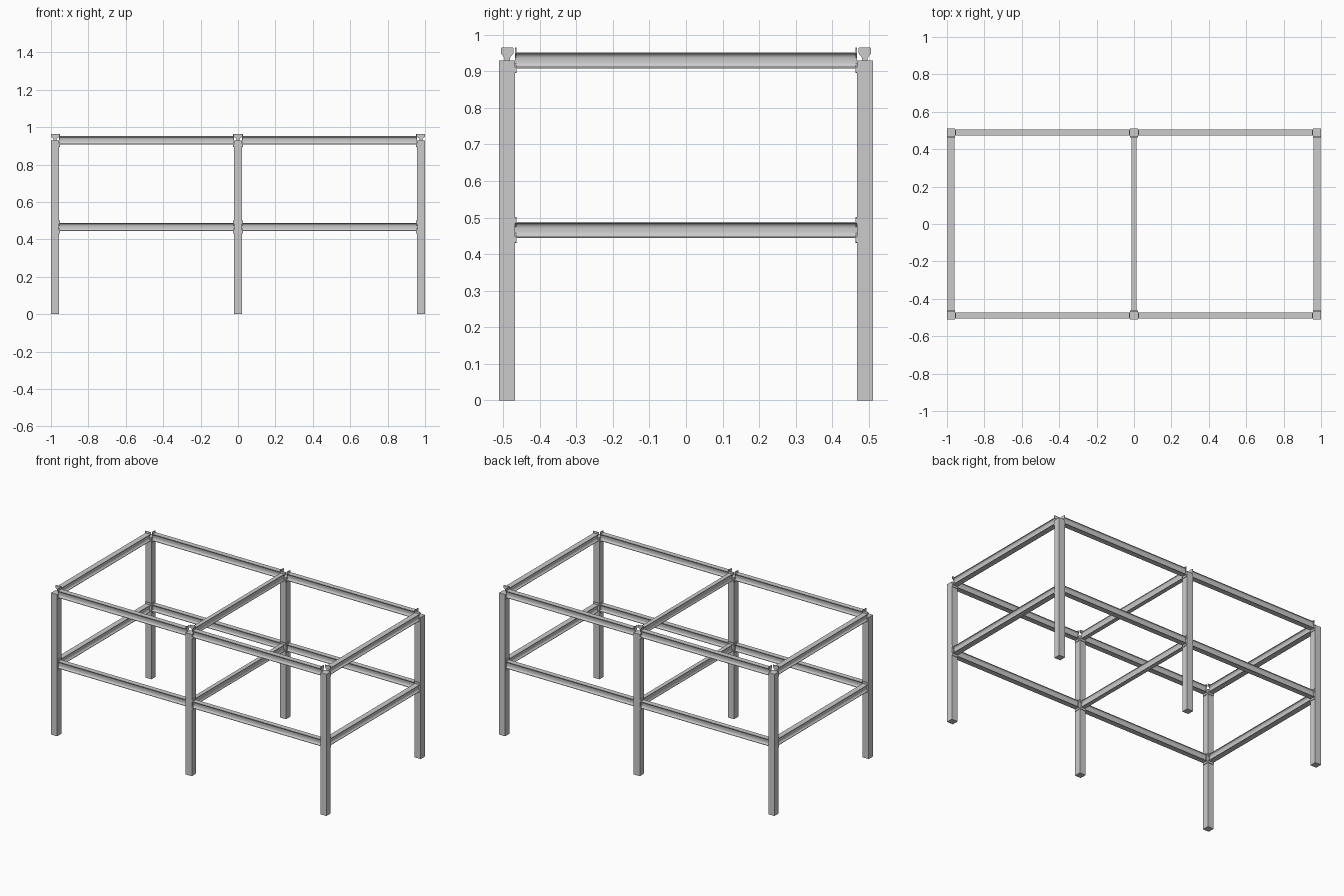
import bpy, bmesh, math
from mathutils import Vector

if "Cube" in bpy.data.objects:
    bpy.data.objects.remove(bpy.data.objects["Cube"])

PX, PY, HALF, TOP = 0.978, 0.489, 0.022, 0.93
PLATE = 0.004


def mirrored(quarter):
    """Complete a closed outline from its upper right quarter (top to middle)."""
    right = quarter + [(u, -z) for u, z in reversed(quarter)]
    return right + [(-u, z) for u, z in reversed(right)]


def extrude(name, outline, a, b, axis):
    """Solid with an outline in (sideways, z), running from point a to b."""
    side = Vector((0, 1, 0)) if axis == 'x' else Vector((1, 0, 0))
    bm = bmesh.new()
    rings = [[bm.verts.new(Vector(p) + side * u + Vector((0, 0, z))) for u, z in outline]
             for p in (a, b)]
    n = len(outline)
    for i in range(n):
        j = (i + 1) % n
        bm.faces.new((rings[0][i], rings[0][j], rings[1][j], rings[1][i]))
    bm.faces.new(rings[0])
    bm.faces.new(rings[1][::-1])
    bmesh.ops.recalc_face_normals(bm, faces=bm.faces)
    mesh = bpy.data.meshes.new(name)
    bm.to_mesh(mesh)
    bm.free()
    ob = bpy.data.objects.new(name, mesh)
    bpy.context.collection.objects.link(ob)
    return ob


def beam(name, a, b, axis, rail_w, plate_w):
    """Waisted rail with a taller waisted plate at each end."""
    a, b = Vector(a), Vector(b)
    d = (b - a).normalized() * PLATE
    r, p = rail_w / 2, plate_w / 2
    # concave flank curving from the flange into the web
    flank = [(0.007 + (r - 0.007) * (1 - math.sin(t)), 0.0185 * (1 - 0.75 * (1 - math.cos(t))))
             for t in [math.pi / 2 * k / 5 for k in range(6)]]
    rail = extrude(name, mirrored([(r, 0.022)] + flank), a + d, b - d, axis)
    plate = mirrored([(p - 0.002, 0.035), (p, 0.033), (p, 0.019), (0.008, 0.008)])
    extrude(name + "_start_plate", plate, a, a + d, axis)
    extrude(name + "_end_plate", plate, b - d, b, axis)
    smooth.append(rail)


smooth = []

# Posts
square = [(-HALF, 0), (HALF, 0), (HALF, TOP), (-HALF, TOP)]
for i, x in enumerate((-PX, 0, PX)):
    for label, y in (("front", -PY), ("back", PY)):
        extrude(f"{label}_post_{i + 1}", square, (x - HALF, y, 0), (x + HALF, y, 0), 'x')

# Rails at both levels
for level, z in (("lower", 0.466), ("upper", 0.93)):
    for label, y in (("front", -PY), ("back", PY)):
        for hand, x0, x1 in (("left", -PX, 0), ("right", 0, PX)):
            beam(f"{level}_{label}_{hand}_rail", (x0 + HALF, y, z), (x1 - HALF, y, z),
                 'x', 0.034, 0.034)
    for label, x, w in (("left", -PX, 0.036), ("middle", 0, 0.027), ("right", PX, 0.036)):
        beam(f"{level}_{label}_cross_rail", (x, -PY + HALF, z), (x, PY - HALF, z),
             'y', w, 0.042)

# Smooth the curved rail flanks
bpy.ops.object.select_all(action='DESELECT')
for ob in smooth:
    ob.select_set(True)
bpy.context.view_layer.objects.active = smooth[0]
bpy.ops.object.shade_smooth_by_angle(angle=math.radians(35))
